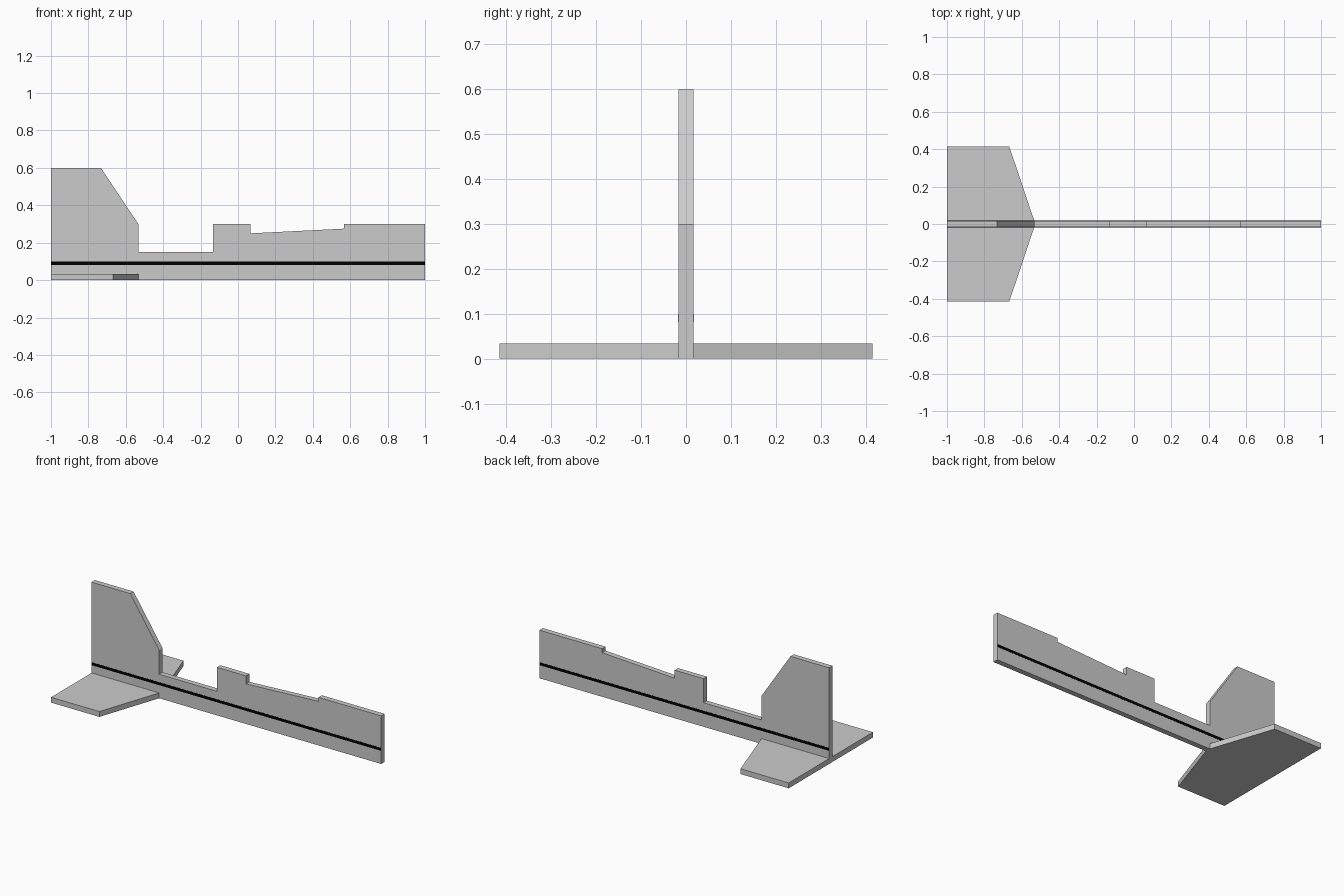
import bpy, bmesh
from mathutils import Vector

if "Cube" in bpy.data.objects:
    bpy.data.objects.remove(bpy.data.objects["Cube"])

T = 0.0167  # half thickness of the sheet material


def extruded(name, points, direction):
    """Flat outline extruded along a vector into a closed solid."""
    bm = bmesh.new()
    face = bm.faces.new([bm.verts.new(p) for p in points])
    result = bmesh.ops.extrude_face_region(bm, geom=[face], use_keep_orig=True)
    moved = [v for v in result["geom"] if isinstance(v, bmesh.types.BMVert)]
    bmesh.ops.translate(bm, verts=moved, vec=Vector(direction))
    bmesh.ops.recalc_face_normals(bm, faces=bm.faces)
    mesh = bpy.data.meshes.new(name)
    bm.to_mesh(mesh)
    bm.free()
    obj = bpy.data.objects.new(name, mesh)
    bpy.context.collection.objects.link(obj)
    return obj


# Fuselage plate with upright fin, wing saddle and canopy step
profile = [(-1, 0), (1, 0), (1, 0.3), (0.567, 0.3), (0.567, 0.275),
           (0.067, 0.25), (0.067, 0.3), (-0.133, 0.3), (-0.133, 0.15),
           (-0.533, 0.15), (-0.533, 0.3), (-0.733, 0.6), (-1, 0.6)]
extruded("fuselage_and_fin", [(x, -T, z) for x, z in profile], (0, 2 * T, 0))

# Black stripe on each side of the fuselage
black = bpy.data.materials.new("black_stripe")
black.diffuse_color = (0.0, 0.0, 0.0, 1)
black.use_nodes = True
black.node_tree.nodes["Principled BSDF"].inputs["Base Color"].default_value = black.diffuse_color
stripe = [(-1, 0.082), (1, 0.082), (1, 0.1), (-1, 0.1)]

# Swept tailplane halves
half = [(-1, T), (-0.533, T), (-0.667, 0.415), (-1, 0.415)]

for side, label in ((-1, "right"), (1, "left")):
    obj = extruded("side_stripe_" + label,
                   [(x, side * T, z) for x, z in stripe], (0, side * 0.0008, 0))
    obj.data.materials.append(black)
    extruded("tailplane_" + label,
             [(x, side * y, 0) for x, y in half], (0, 0, 2 * T))
